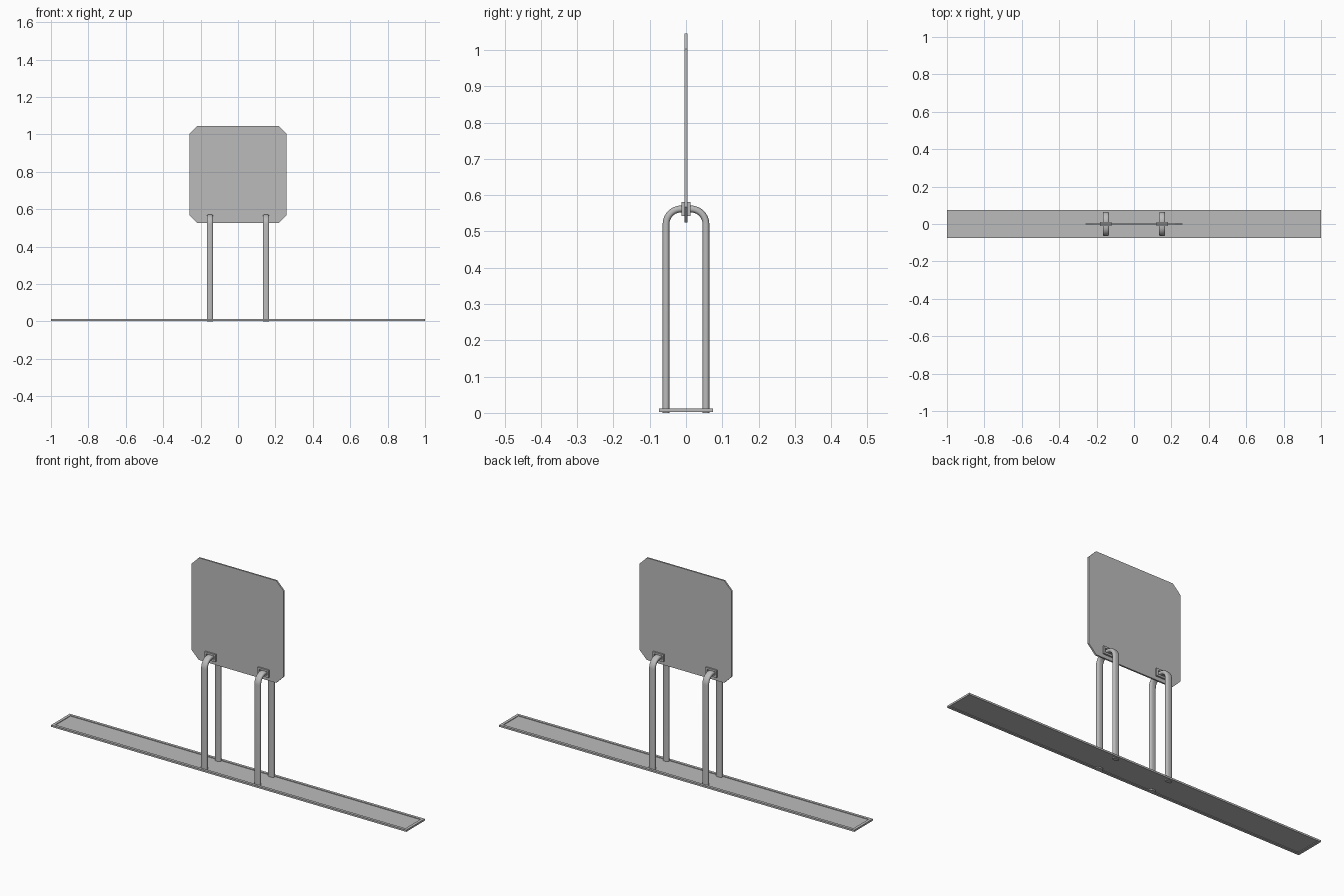
import bpy, bmesh, math

cube = bpy.data.objects.get("Cube")
if cube:
    bpy.data.objects.remove(cube, do_unlink=True)

grey = bpy.data.materials.new("light_grey_metal")
grey.use_nodes = True
COLOUR = (0.5, 0.5, 0.5, 1)
grey.diffuse_color = COLOUR
grey.node_tree.nodes["Principled BSDF"].inputs["Base Color"].default_value = COLOUR


def finish(bm, name, smooth=False):
    bmesh.ops.recalc_face_normals(bm, faces=bm.faces)
    mesh = bpy.data.meshes.new(name)
    bm.to_mesh(mesh)
    bm.free()
    mesh.materials.append(grey)
    obj = bpy.data.objects.new(name, mesh)
    bpy.context.collection.objects.link(obj)
    if smooth:
        bpy.ops.object.select_all(action="DESELECT")
        obj.select_set(True)
        bpy.context.view_layer.objects.active = obj
        bpy.ops.object.shade_smooth_by_angle(angle=math.radians(40))
    return obj


def prism(name, outline, depth):
    """Extrude an XY outline from z=0 up to depth."""
    bm = bmesh.new()
    face = bm.faces.new([bm.verts.new((x, y, 0)) for x, y in outline])
    ext = bmesh.ops.extrude_face_region(bm, geom=[face])
    top = [v for v in ext["geom"] if isinstance(v, bmesh.types.BMVert)]
    bmesh.ops.translate(bm, verts=top, vec=(0, 0, depth))
    return finish(bm, name)


def rect(w, h):
    return [(-w / 2, -h / 2), (w / 2, -h / 2), (w / 2, h / 2), (-w / 2, h / 2)]


def frame(name, w, h, border, depth):
    """Rectangular ring in XY, from z=0 up to depth."""
    bm = bmesh.new()
    loops = [[bm.verts.new((x, y, z)) for x, y in rect(w - 2 * b, h - 2 * b)]
             for b, z in ((0, 0), (0, depth), (border, depth), (border, 0))]
    for k in range(4):
        a, b = loops[k], loops[(k + 1) % 4]
        for i in range(4):
            j = (i + 1) % 4
            bm.faces.new((a[i], a[j], b[j], b[i]))
    return finish(bm, name)


def hoop(name, x):
    """Flattened tube swept along an upside-down U in the YZ plane."""
    reach, top, radius, steps = 0.055, 0.562, 0.042, 10
    path = [(-reach, 0, math.pi)]
    for side in (-1, 1):
        for i in range(steps + 1):
            t = math.pi / 2 * i / steps
            ang = math.pi - t if side < 0 else math.pi / 2 - t
            path.append((side * (reach - radius) + radius * math.cos(ang),
                         top - radius + radius * math.sin(ang), ang))
    path.append((reach, 0, 0))
    bm = bmesh.new()
    rings = []
    for y, z, ang in path:
        ring = []
        for i in range(16):
            a = 2 * math.pi * (i + 0.5) / 16
            c, s = math.cos(a), math.sin(a)
            across = 0.0165 * math.copysign(abs(c) ** 0.7, c)
            out = 0.0095 * math.copysign(abs(s) ** 0.7, s)
            ring.append(bm.verts.new((x + across, y + out * math.cos(ang),
                                      z + out * math.sin(ang))))
        rings.append(ring)
    for a, b in zip(rings, rings[1:]):
        for i in range(16):
            j = (i + 1) % 16
            bm.faces.new((a[i], a[j], b[j], b[i]))
    bm.faces.new(rings[0])
    bm.faces.new(rings[-1])
    return finish(bm, name, smooth=True)


# Long base: raised rim around a thin floor
rim = frame("base_rim", 2.0, 0.15, 0.014, 0.009)
rim.location.z = 0.003
floor = prism("base_floor", rect(1.98, 0.13), 0.003)
floor.location.z = 0.006

# Upright panel with clipped corners
half, cut = 0.26, 0.042
outline = []
for sx, sy in ((1, 1), (-1, 1), (-1, -1), (1, -1)):
    pair = [(sx * half, sy * (half - cut)), (sx * (half - cut), sy * half)]
    outline += pair if sx * sy > 0 else pair[::-1]
panel = prism("panel", outline, 0.008)
panel.rotation_euler.x = math.pi / 2
panel.location = (0, 0.004, 0.785)

# Hoop legs and the collars where they pass through the panel
for side, x in (("right", -0.15), ("left", 0.15)):
    hoop(side + "_hoop_leg", x)
    collar = frame(side + "_collar", 0.062, 0.038, 0.009, 0.024)
    collar.rotation_euler.x = math.pi / 2
    collar.location = (x, 0.012, 0.562)
